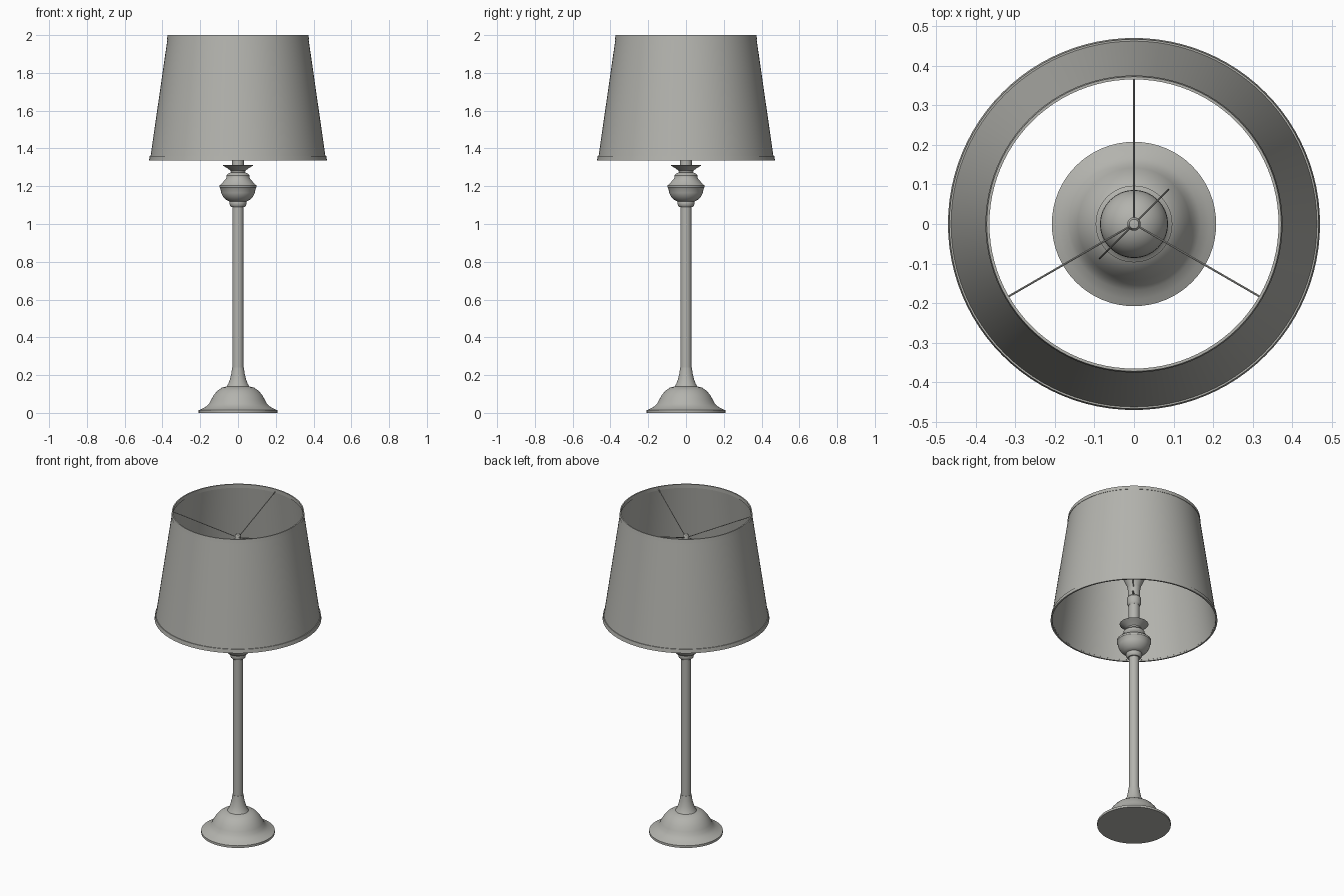
import bpy, bmesh, math
from mathutils import Vector

if "Cube" in bpy.data.objects:
    bpy.data.objects.remove(bpy.data.objects["Cube"], do_unlink=True)

# Single warm grey finish
COLOUR = (0.45, 0.45, 0.42, 1)
grey = bpy.data.materials.new("warm_grey")
grey.use_nodes = True
grey.diffuse_color = COLOUR
grey.node_tree.nodes["Principled BSDF"].inputs["Base Color"].default_value = COLOUR


def finish(obj):
    obj.data.materials.append(grey)
    bpy.ops.object.select_all(action="DESELECT")
    obj.select_set(True)
    bpy.context.view_layer.objects.active = obj
    bpy.ops.object.shade_smooth_by_angle(angle=math.radians(35))


def lathe(name, profile, closed=False, segments=64):
    """Turn an (r, z) profile around the z axis."""
    bm = bmesh.new()
    verts = [bm.verts.new((r, 0, z)) for r, z in profile]
    pairs = list(zip(verts, verts[1:]))
    if closed:
        pairs.append((verts[-1], verts[0]))
    edges = [bm.edges.new(p) for p in pairs]
    bmesh.ops.spin(bm, geom=verts + edges, cent=(0, 0, 0), axis=(0, 0, 1),
                   angle=math.tau, steps=segments)
    bmesh.ops.remove_doubles(bm, verts=bm.verts, dist=0.0002)
    bmesh.ops.recalc_face_normals(bm, faces=bm.faces)
    mesh = bpy.data.meshes.new(name)
    bm.to_mesh(mesh)
    bm.free()
    obj = bpy.data.objects.new(name, mesh)
    bpy.context.collection.objects.link(obj)
    finish(obj)


def wire(name, points, radius, smooth=False):
    """Round wire through the given points."""
    curve = bpy.data.curves.new(name, "CURVE")
    curve.dimensions = "3D"
    curve.bevel_depth = radius
    curve.bevel_resolution = 2
    curve.use_fill_caps = True
    spline = curve.splines.new("BEZIER" if smooth else "POLY")
    pts = spline.bezier_points if smooth else spline.points
    pts.add(len(points) - 1)
    for p, co in zip(pts, points):
        if smooth:
            p.co = co
            p.handle_left_type = p.handle_right_type = "AUTO"
        else:
            p.co = (*co, 1)
    temp = bpy.data.objects.new(name, curve)
    bpy.context.collection.objects.link(temp)
    bpy.context.view_layer.update()
    mesh = bpy.data.meshes.new_from_object(
        temp.evaluated_get(bpy.context.evaluated_depsgraph_get()))
    bpy.data.objects.remove(temp)
    obj = bpy.data.objects.new(name, mesh)
    bpy.context.collection.objects.link(obj)
    finish(obj)


def polar(r, degrees, z):
    a = math.radians(degrees)
    return Vector((r * math.cos(a), r * math.sin(a), z))


# Domed foot flowing up into the column
lathe("base", [
    (0, 0), (0.208, 0), (0.208, 0.014), (0.19, 0.022), (0.168, 0.034),
    (0.152, 0.05), (0.142, 0.07), (0.128, 0.095), (0.108, 0.118),
    (0.085, 0.134), (0.06, 0.14), (0.051, 0.155), (0.042, 0.18),
    (0.035, 0.21), (0.031, 0.24), (0, 0.24)])
lathe("column", [(0, 0.235), (0.029, 0.235), (0.029, 1.1), (0, 1.1)])

# Turned collar, ball and drip dish
lathe("lower_collar", [
    (0, 1.09), (0.036, 1.09), (0.043, 1.098), (0.045, 1.115), (0.042, 1.122), (0, 1.122)])
lathe("ball", [
    (0, 1.118), (0.044, 1.118), (0.062, 1.128), (0.079, 1.145), (0.089, 1.165),
    (0.093, 1.188), (0.097, 1.193), (0.097, 1.205), (0.089, 1.21),
    (0.076, 1.226), (0.064, 1.24), (0.06, 1.25), (0.06, 1.258),
    (0.052, 1.266), (0.042, 1.272), (0, 1.272)])
lathe("drip_dish", [
    (0, 1.27), (0.036, 1.27), (0.04, 1.283), (0.056, 1.295), (0.081, 1.31),
    (0.076, 1.312), (0.03, 1.3), (0, 1.3)])

# Socket, switch and bulb
lathe("socket_stem", [(0, 1.295), (0.031, 1.295), (0.031, 1.44), (0, 1.44)])
lathe("socket", [
    (0, 1.43), (0.032, 1.43), (0.039, 1.442), (0.039, 1.48), (0.034, 1.487),
    (0.034, 1.53), (0.037, 1.545), (0, 1.545)])
wire("switch_key", [polar(0.03, 45, 1.49), polar(0.068, 45, 1.49)], 0.005)
lathe("bulb", [(0, 1.54), (0.034, 1.54), (0.042, 1.565), (0.058, 1.6)] + [
    (0.086 * math.cos(math.radians(a)), 1.675 + 0.086 * math.sin(math.radians(a)))
    for a in range(-40, 90, 10)] + [(0, 1.761)])

# Wire harp carrying the shade fitting
half = [(0.035, 1.54), (0.085, 1.57), (0.122, 1.66), (0.1, 1.76), (0.045, 1.82)]
harp = [polar(r, 45, z) for r, z in half] + [Vector((0, 0, 1.835))]
harp += [polar(r, 225, z) for r, z in reversed(half)]
wire("harp", harp, 0.0025, smooth=True)
lathe("hub", [(0, 1.825), (0.017, 1.825), (0.017, 1.85), (0.012, 1.86), (0, 1.862)], segments=32)
for i, angle in enumerate((90, 210, 330)):
    wire(f"spoke_{i + 1}", [polar(0.01, angle, 1.842), polar(0.371, angle, 1.985)], 0.0025)

# Tapered shade with a trim band at each rim
lathe("shade", [
    (0.372, 1.99), (0.369, 1.99), (0.461, 1.345), (0.465, 1.345)], closed=True, segments=96)
for name, low, r_low, r_high in (("top_trim", 1.977, 0.376, 0.373),
                                 ("bottom_trim", 1.336, 0.471, 0.4675)):
    high = low + 0.023
    lathe(name, [(r_low, low), (r_high, high), (r_high - 0.007, high), (r_low - 0.009, low)],
          closed=True, segments=96)
